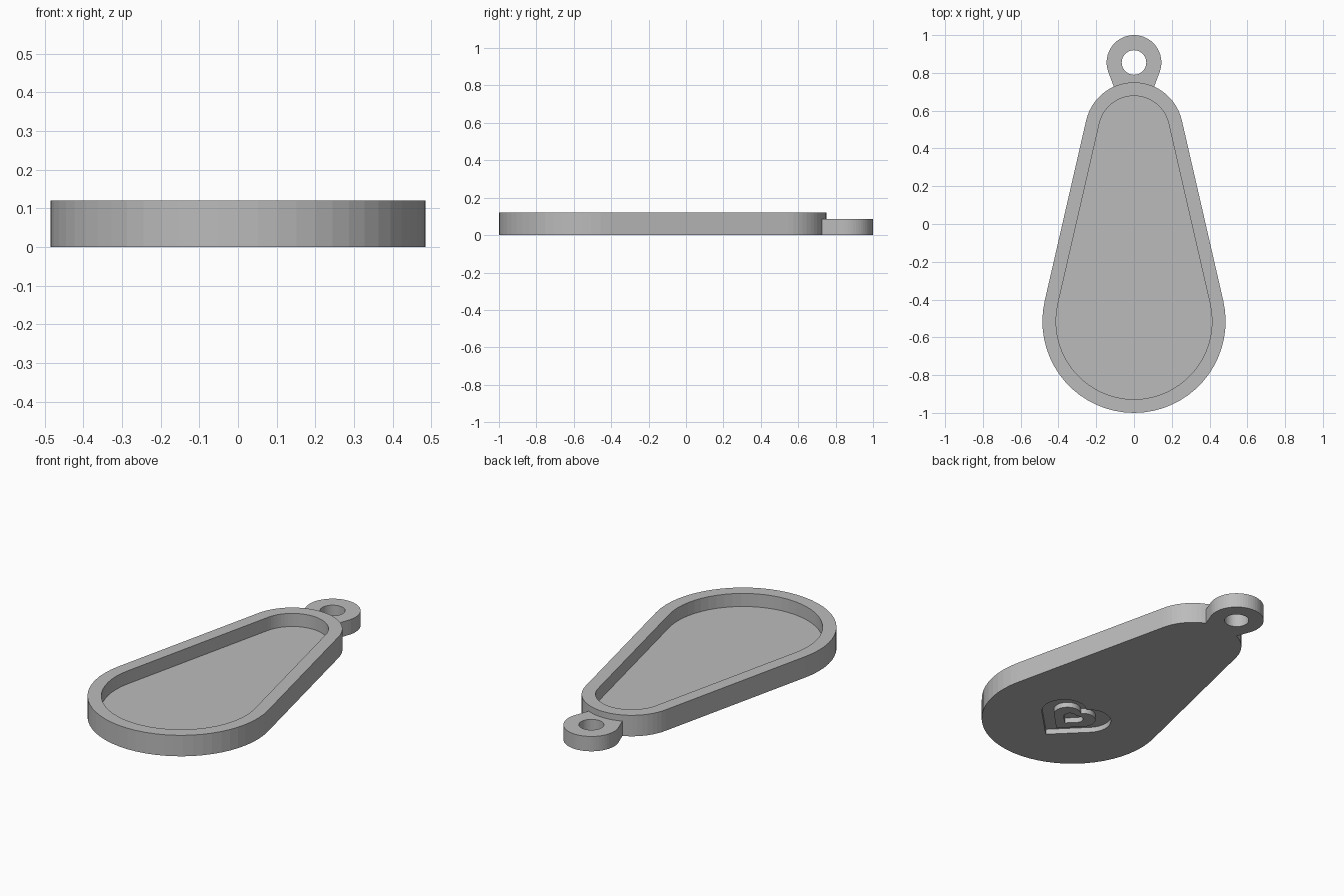
import bpy, bmesh
from math import radians, cos, sin, asin, degrees

cube = bpy.data.objects.get("Cube")
if cube:
    bpy.data.objects.remove(cube, do_unlink=True)

grey = bpy.data.materials.new("plain grey")
grey.use_nodes = True
grey.diffuse_color = (0.5, 0.5, 0.5, 1)
grey.node_tree.nodes["Principled BSDF"].inputs["Base Color"].default_value = (0.5, 0.5, 0.5, 1)

BASE_Y, TOP_Y = -0.515, 0.49
BASE_R, TOP_R = 0.485, 0.26
HEIGHT, FLOOR, LOOP_HEIGHT = 0.12, 0.045, 0.085
RIM, ENGRAVE = 0.072, 0.03


def arc(cx, cy, r, start, end):
    """Points along an arc, in facets of about six degrees."""
    n = max(2, round(abs(end - start) / 6))
    angles = [radians(start + (end - start) * i / n) for i in range(n + 1)]
    return [(cx + r * cos(a), cy + r * sin(a)) for a in angles]


def teardrop(inset):
    """Two circles joined by their common tangents."""
    lean = degrees(asin((BASE_R - TOP_R) / (TOP_Y - BASE_Y)))
    return (arc(0, TOP_Y, TOP_R - inset, lean, 180 - lean)
            + arc(0, BASE_Y, BASE_R - inset, 180 - lean, 360 + lean))


def heart(scale):
    """A diamond with two round lobes, scaled about the base centre."""
    s = 0.24 * scale
    h = s * 0.3536
    tip = BASE_Y - 0.22 * scale
    right = arc(h, tip + 3 * h, s / 2, -45, 135)
    left = arc(-h, tip + 3 * h, s / 2, 45, 225)
    return [(0, tip)] + right + left[1:]


def ring(bm, points, z):
    return [bm.verts.new((x, y, z)) for x, y in points]


def wall(bm, a, b):
    for i in range(len(a)):
        bm.faces.new((a[i - 1], a[i], b[i], b[i - 1]))


def cap(bm, *rings):
    """Fill a flat region bounded by one ring, or by a ring and a hole."""
    if len(rings) == 1:
        bm.faces.new(rings[0])
        return
    edges = [bm.edges.get((r[i - 1], r[i])) for r in rings for i in range(len(r))]
    bmesh.ops.triangle_fill(bm, edges=edges, use_beauty=True, normal=(0, 0, 1))


def finish(bm, name):
    bmesh.ops.recalc_face_normals(bm, faces=bm.faces[:])
    mesh = bpy.data.meshes.new(name)
    bm.to_mesh(mesh)
    bm.free()
    mesh.materials.append(grey)
    obj = bpy.data.objects.new(name, mesh)
    bpy.context.collection.objects.link(obj)
    return obj


# Tray: outer wall, rim, recess and floor
bm = bmesh.new()
outer_low, outer_high = (ring(bm, teardrop(0), z) for z in (0, HEIGHT))
inner_high, inner_low = (ring(bm, teardrop(RIM), z) for z in (HEIGHT, FLOOR))
wall(bm, outer_low, outer_high)
wall(bm, outer_high, inner_high)
wall(bm, inner_high, inner_low)
cap(bm, inner_low)

# Underside: engraved heart, raised heart island, small engraved heart
low, deep = [], []
for scale in (1, 0.6, 0.28):
    low.append(ring(bm, heart(scale), 0))
    deep.append(ring(bm, heart(scale), ENGRAVE))
    wall(bm, low[-1], deep[-1])
cap(bm, outer_low, low[0])
cap(bm, deep[0], deep[1])
cap(bm, low[1], low[2])
cap(bm, deep[2])
finish(bm, "pendant_tray")

# Hanging loop, its foot following the tray's rounded end
bm = bmesh.new()
outline = arc(0, 0.855, 0.145, -20, 200) + arc(0, TOP_Y, TOP_R - 0.004, 114.3, 65.7)
hole = arc(0, 0.855, 0.065, 0, 354)
rings = [[ring(bm, pts, z) for z in (0, LOOP_HEIGHT)] for pts in (outline, hole)]
for bottom, top in rings:
    wall(bm, bottom, top)
for level in (0, 1):
    cap(bm, rings[0][level], rings[1][level])
finish(bm, "hanging_loop")
